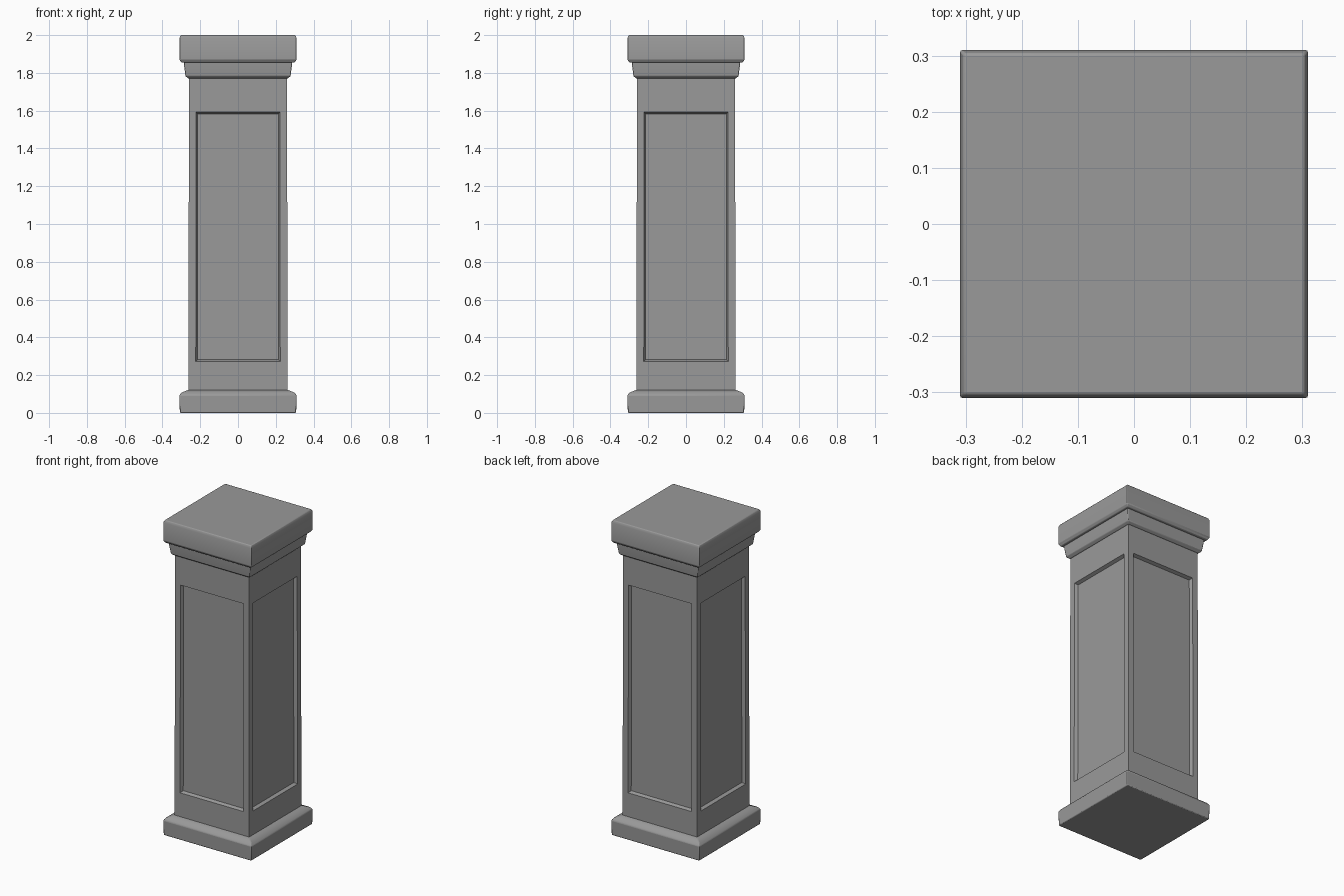
import bpy
import bmesh

cube = bpy.data.objects.get("Cube")
if cube:
    bpy.data.objects.remove(cube, do_unlink=True)

stone = bpy.data.materials.new("grey stone")
stone.use_nodes = True
GREY = (0.32, 0.32, 0.32, 1)
stone.diffuse_color = GREY
stone.node_tree.nodes["Principled BSDF"].inputs["Base Color"].default_value = GREY


def square_loft(name, profile, panel_row=None, bevel=0.0):
    """Loft a square section through (half width, z) pairs; recess panels in one row."""
    bm = bmesh.new()
    rings = [[bm.verts.new((sx * h, sy * h, z))
              for sx, sy in ((-1, -1), (1, -1), (1, 1), (-1, 1))]
             for h, z in profile]
    rows = []
    for low, high in zip(rings, rings[1:]):
        rows.append([bm.faces.new((low[i], low[(i + 1) % 4],
                                   high[(i + 1) % 4], high[i])) for i in range(4)])
    bm.faces.new(reversed(rings[0]))
    bm.faces.new(rings[-1])
    bm.normal_update()
    if panel_row is not None:
        panels = rows[panel_row]
        # Flat frame, then a sloping moulding down to the recessed panel
        bmesh.ops.inset_individual(bm, faces=panels, thickness=0.054)
        bmesh.ops.inset_individual(bm, faces=panels, thickness=0.012, depth=-0.02)
    mesh = bpy.data.meshes.new(name)
    bm.to_mesh(mesh)
    bm.free()
    mesh.materials.append(stone)
    obj = bpy.data.objects.new(name, mesh)
    bpy.context.collection.objects.link(obj)
    if bevel:
        mod = obj.modifiers.new("worn edges", "BEVEL")
        mod.width = bevel
        mod.segments = 2
        mod.limit_method = "ANGLE"
    bpy.ops.object.select_all(action="DESELECT")
    obj.select_set(True)
    bpy.context.view_layer.objects.active = obj
    bpy.ops.object.shade_smooth_by_angle()
    return obj


# Plinth with a sloping upper ledge
square_loft("plinth", [(0.308, 0), (0.31, 0.095), (0.3, 0.107), (0.262, 0.122)], bevel=0.005)
# Shaft with a recessed panel on each side
square_loft("shaft", [(0.262, 0.11), (0.262, 0.235), (0.26, 1.63), (0.26, 1.8)], panel_row=1)
# Stepped capital
square_loft("capital_moulding", [(0.262, 1.77), (0.278, 1.782), (0.287, 1.85), (0.287, 1.87)],
            bevel=0.004)
square_loft("capital_slab", [(0.3, 1.855), (0.31, 1.87), (0.31, 1.985), (0.303, 2.0)],
            bevel=0.004)
